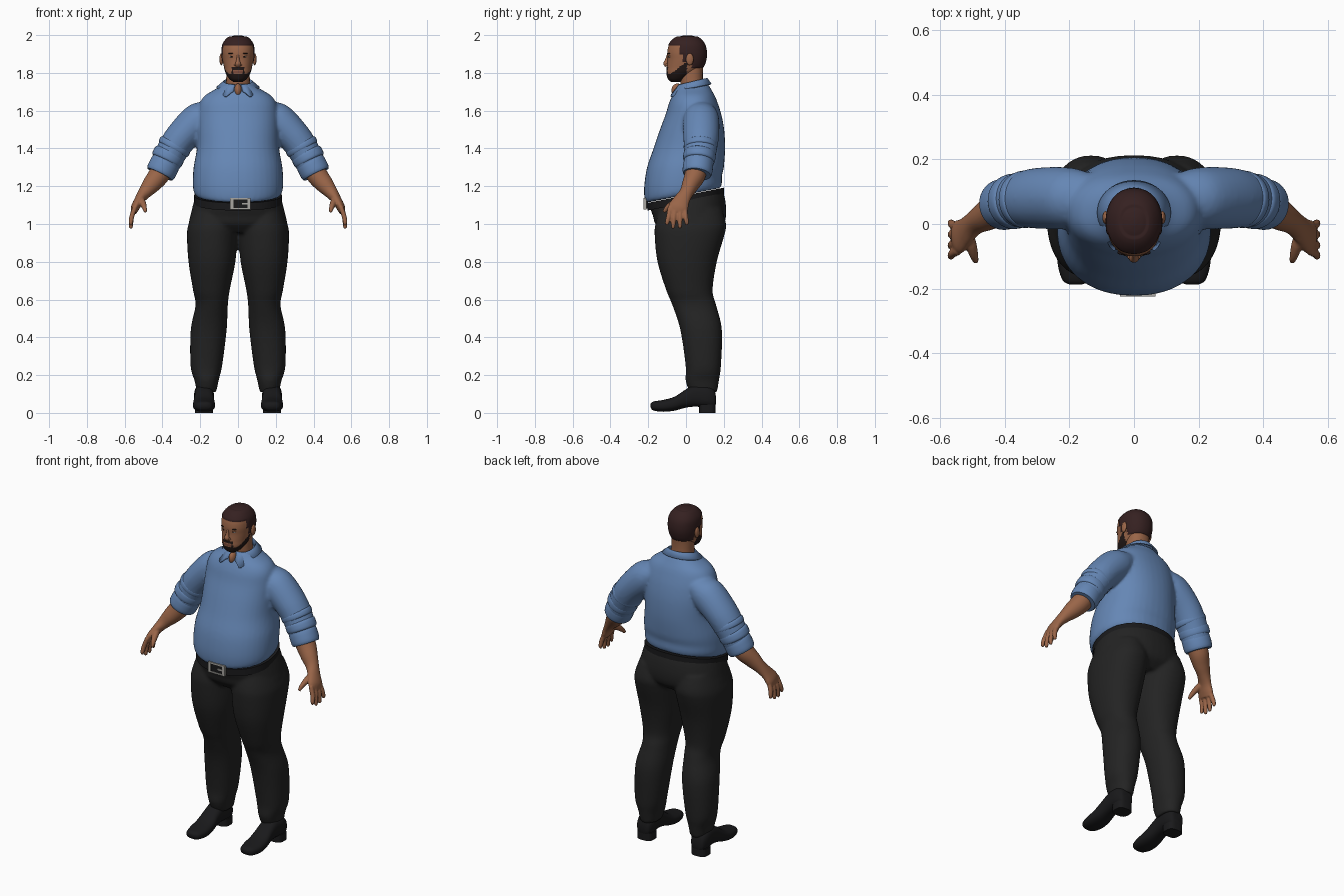
import bpy, bmesh, math
from mathutils import Vector, Matrix

if "Cube" in bpy.data.objects:
    bpy.data.objects.remove(bpy.data.objects["Cube"])


def material(name, r, g, b):
    m = bpy.data.materials.new(name)
    m.use_nodes = True
    m.diffuse_color = (r, g, b, 1)
    m.node_tree.nodes["Principled BSDF"].inputs["Base Color"].default_value = (r, g, b, 1)
    return m


SHIRT = material("blue cotton", 0.13, 0.24, 0.46)
TROUSER = material("charcoal cloth", 0.017, 0.017, 0.017)
LEATHER = material("black leather", 0.01, 0.01, 0.011)
SKIN = material("brown skin", 0.32, 0.13, 0.065)
HAIR = material("dark brown hair", 0.036, 0.015, 0.015)
BEARD = material("near black beard", 0.016, 0.009, 0.008)
LIPS = material("lip brown", 0.2, 0.07, 0.045)
WHITE = material("eye white", 0.55, 0.5, 0.46)
SILVER = material("buckle silver", 0.4, 0.39, 0.36)


def ring(c, u, v, p=2.2, n=40):
    """Closed superellipse around c with half axes u and v."""
    def f(w):
        return math.copysign(abs(w) ** (2 / p), w)
    c, u, v = Vector(c), Vector(u), Vector(v)
    steps = [2 * math.pi * i / n for i in range(n)]
    return [c + u * f(math.cos(t)) + v * f(math.sin(t)) for t in steps]


def level(z, x0, x1, y0, y1, tilt=0.0, p=2.2, n=40):
    """Horizontal ring inside a box, tipped up towards the back by tilt."""
    cy, hy = (y0 + y1) / 2, (y1 - y0) / 2
    return ring(((x0 + x1) / 2, cy, z + tilt * cy), ((x1 - x0) / 2, 0, 0), (0, hy, tilt * hy), p, n)


def limb(stations, n=24):
    """Rings square to a path of (x, y, z, in-plane radius, depth radius)."""
    pts = [Vector(s[:3]) for s in stations]
    out = []
    for i, s in enumerate(stations):
        d = (pts[min(i + 1, len(pts) - 1)] - pts[max(i - 1, 0)]).normalized()
        v = Vector((0, 1, 0))
        v = (v - d * v.dot(d)).normalized()
        out.append(ring(pts[i], d.cross(v) * s[3], v * s[4], 2, n))
    return out


def loft(bm, rings, side=1, sub=5):
    """Skin rings with a smooth spline between them and cap both ends."""
    smooth = []
    for i in range(len(rings) - 1):
        a, b, c, d = (rings[max(0, min(len(rings) - 1, i + k))] for k in (-1, 0, 1, 2))
        for k in range(sub):
            t = k / sub
            smooth.append([(2 * q + (r - p) * t + (2 * p - 5 * q + 4 * r - s) * t * t
                            + (3 * q - p - 3 * r + s) * t ** 3) / 2
                           for p, q, r, s in zip(a, b, c, d)])
    smooth.append(rings[-1])
    rows = [[bm.verts.new((p.x * side, p.y, p.z)) for p in row] for row in smooth]
    faces = [bm.faces.new(rows[0]), bm.faces.new(rows[-1])]
    n = len(rows[0])
    for lo, hi in zip(rows, rows[1:]):
        for i in range(n):
            faces.append(bm.faces.new((lo[i], lo[(i + 1) % n], hi[(i + 1) % n], hi[i])))
    bmesh.ops.recalc_face_normals(bm, faces=faces)


def finish(name, bm, mats, voxel=0, relax=3):
    me = bpy.data.meshes.new(name)
    bm.to_mesh(me)
    bm.free()
    ob = bpy.data.objects.new(name, me)
    bpy.context.collection.objects.link(ob)
    for m in mats:
        me.materials.append(m)
    bpy.ops.object.select_all(action='DESELECT')
    ob.select_set(True)
    bpy.context.view_layer.objects.active = ob
    bpy.ops.object.shade_smooth_by_angle(angle=math.radians(50))
    if voxel:
        mod = ob.modifiers.new("blend parts", 'REMESH')
        mod.mode, mod.voxel_size, mod.use_smooth_shade = 'VOXEL', voxel, True
        mod = ob.modifiers.new("soften", 'SMOOTH')
        mod.factor, mod.iterations = 0.5, relax
    return ob


def solid(name, rings, mat, side=1, sub=5):
    bm = bmesh.new()
    loft(bm, rings, side, sub)
    return finish(name, bm, [mat])


def blob(name, centre, size, mat):
    bm = bmesh.new()
    bmesh.ops.create_uvsphere(bm, u_segments=20, v_segments=12, radius=1,
                              matrix=Matrix.Translation(centre) @ Matrix.Diagonal((*size, 1)))
    return finish(name, bm, [mat])


def plate(name, centre, size, mat):
    bm = bmesh.new()
    bmesh.ops.create_cube(bm, size=1, matrix=Matrix.Translation(centre) @ Matrix.Diagonal((*size, 1)))
    return finish(name, bm, [mat])


SIDES = ((1, "left_"), (-1, "right_"))

# Shirt: torso and both sleeves blended together
torso = [(1.155, .222, -.21, .185, .2), (1.18, .236, -.22, .19, .2), (1.23, .239, -.221, .19, .12),
         (1.3, .235, -.206, .2, 0), (1.4, .218, -.172, .207, 0), (1.5, .215, -.138, .202, 0),
         (1.58, .212, -.108, .187, 0), (1.64, .202, -.09, .168, 0), (1.68, .175, -.072, .152, 0),
         (1.715, .118, -.052, .132, 0), (1.74, .085, -.04, .118, 0)]
sleeve = [(.13, .08, 1.6, .06, .075), (.2, .08, 1.555, .093, .095), (.29, .08, 1.47, .088, .095),
          (.35, .075, 1.385, .083, .086), (.408, .06, 1.272, .074, .074)]
bm = bmesh.new()
loft(bm, [level(z, -w, w, f, b, t) for z, w, f, b, t in torso])
for side, tag in SIDES:
    loft(bm, limb(sleeve), side)
finish("shirt", bm, [SHIRT], 0.01)

# Rolled sleeve ends and the folds above them
folds = {"rolled_cuff": ((.378, .068, 1.335), (.414, .058, 1.263), .079),
         "upper_roll": ((.358, .073, 1.378), (.382, .068, 1.332), .085),
         "elbow_fold": ((.328, .077, 1.425), (.346, .076, 1.393), .088)}
for side, tag in SIDES:
    for name, (top, end, r) in folds.items():
        a, b = Vector(top), Vector(end)
        path = [(*a.lerp(b, t), r * k, r * k) for t, k in ((0, .92), (.2, 1), (.8, 1), (1, .92))]
        solid(tag + name, limb(path, 32), SHIRT, side, 3)

# Collar: folded band, open at the front, with two points
bm = bmesh.new()
rows = []
for i in range(49):
    a = 0.22 + (2 * math.pi - 0.44) * i / 48
    near = min(a, 2 * math.pi - a)
    tip = math.exp(-((near - 0.65) / 0.28) ** 2)
    top = 1.752 - 0.018 * math.cos(a)
    rows.append([bm.verts.new((rx * math.sin(a), .036 - ry * math.cos(a), z)) for rx, ry, z in
                 ((.07, .07, top - .03), (.078, .077, top),
                  (.112, .097 + .045 * tip, top - .03 - .035 * tip))])
for p, q in zip(rows, rows[1:]):
    for k in (0, 1):
        bm.faces.new((p[k], q[k], q[k + 1], p[k + 1]))
collar = finish("collar", bm, [SHIRT])
mod = collar.modifiers.new("cloth", 'SOLIDIFY')
mod.thickness, mod.offset = 0.007, 0

# Trousers: hips and both legs blended together
hips = [(1.145, .226, -.193, .193, .2), (1.1, .238, -.186, .207, .15), (1.05, .25, -.174, .213, .05),
        (1.0, .257, -.163, .2, 0), (.955, .21, -.12, .15, 0)]
leg = [(1.08, .015, .235, -.14, .19), (1.0, .002, .262, -.162, .212), (.94, .002, .27, -.166, .203),
       (.8, .014, .262, -.151, .163), (.65, .044, .238, -.105, .141), (.57, .054, .225, -.072, .16),
       (.44, .06, .25, -.03, .19), (.25, .084, .251, -.002, .185), (.17, .103, .23, -.002, .174),
       (.11, .115, .217, .02, .165)]
bm = bmesh.new()
loft(bm, [level(z, -w, w, f, b, t) for z, w, f, b, t in hips])
for side, tag in SIDES:
    loft(bm, [level(*s) for s in leg], side)
finish("trousers", bm, [TROUSER], 0.01)

# Belt and buckle
solid("belt", [level(z, -.232, .232, -.203, .2, .2) for z in (1.112, 1.118, 1.146, 1.152)], LEATHER, 1, 2)
plate("buckle_centre", (.012, -.211, 1.107), (.09, .018, .05), LEATHER)
for k in (-1, 1):
    plate("buckle_bar", (.012, -.216, 1.107 + k * .027), (.108, .016, .009), SILVER)
    plate("buckle_end", (.012 + k * .046, -.216, 1.107), (.018, .016, .06), SILVER)
plate("buckle_prong", (.035, -.22, 1.107), (.03, .008, .009), SILVER)

# Shoes with separate heels
shoe = [(-.188, .03, .048, .018), (-.173, .013, .06, .042), (-.12, .006, .069, .057),
        (-.06, .012, .086, .057), (0, .028, .125, .051), (.05, .033, .15, .05),
        (.11, .028, .15, .052), (.148, .028, .125, .042), (.158, .045, .09, .028)]
for side, tag in SIDES:
    solid(tag + "shoe", [ring((.18, y, (lo + hi) / 2), (w, 0, 0), (0, 0, (hi - lo) / 2), 2.5)
                         for y, lo, hi, w in shoe], LEATHER, side)
    solid(tag + "heel", [level(z, .132, .228, .07, .157, 0, 3) for z in (0, .045)], LEATHER, side, 1)

# Bare forearms and hands
forearm = [(.385, .06, 1.31, .058, .058), (.425, .045, 1.25, .055, .055), (.462, .022, 1.205, .047, .045),
           (.495, .002, 1.165, .035, .037), (.522, -.022, 1.128, .026, .043),
           (.543, -.04, 1.09, .023, .053), (.552, -.045, 1.062, .016, .046)]
fingers = [(-.083, -.1, .995), (-.058, -.068, .977), (-.032, -.032, .978), (-.008, .004, .995)]
for side, tag in SIDES:
    bm = bmesh.new()
    loft(bm, limb(forearm), side)
    for root, end, z in fingers:
        loft(bm, limb([(.545, root, 1.09, .013, .014), (.562, (root + end) / 2, 1.04, .013, .0135),
                       (.567, end, z + .012, .011, .011), (.566, end, z - .002, .006, .006)], 12), side)
    loft(bm, limb([(.52, -.02, 1.135, .02, .02), (.505, -.065, 1.112, .018, .018),
                   (.495, -.1, 1.085, .013, .014), (.489, -.118, 1.063, .008, .008)], 12), side)
    finish(tag + "forearm_and_hand", bm, [SKIN], 0.005, 2)

# Neck and open throat
neck = [(1.66, .07, -.02, .1), (1.75, .063, -.03, .09), (1.8, .062, -.03, .089), (1.84, .06, -.02, .092)]
solid("neck", [level(z, -w, w, f, b) for z, w, f, b in neck], SKIN)
blob("throat", (0, -.045, 1.708), (.02, .032, .036), SKIN)

# Head: hair, beard and lips follow rules on one smooth skull
skull = [(1.753, .026, -.08, -.025), (1.768, .046, -.096, 0), (1.8, .066, -.104, .05),
         (1.83, .074, -.102, .088), (1.87, .081, -.098, .104), (1.91, .084, -.099, .107),
         (1.95, .079, -.089, .098), (1.98, .058, -.062, .074), (1.994, .032, -.03, .045),
         (1.999, .01, -.005, .02)]
bm = bmesh.new()
loft(bm, [level(z, -w, w, f, b, 0, 2.2, 72) for z, w, f, b in skull], 1, 7)


def head_colour(c):
    x, y, z = abs(c.x), c.y, c.z
    if z > 1.947 or (y > -.035 and z > 1.9) or (y > -.02 and z > 1.86) or (y > .03 and z > 1.825):
        return 1
    moustache = x < .034 and 1.817 < z < 1.829
    goatee = .024 < x < .034 and z < 1.82
    jaw = y < .005 and z < 1.795 + max(0, y + .08) * .75
    if y < .01 and (moustache or goatee or jaw):
        return 2
    return 3 if x < .024 and y < -.08 and 1.798 < z < 1.814 else 0


bm.normal_update()
for f in bm.faces:
    f.material_index = head_colour(f.calc_center_median())
for v in bm.verts:
    if all(f.material_index == 1 for f in v.link_faces) and v.co.z < 1.99:
        v.co += v.normal * 0.004
finish("head", bm, [SKIN, HAIR, BEARD, LIPS])

# Face features
solid("nose", limb([(0, -.093, 1.895, .006, .008), (0, -.1, 1.87, .008, .01),
                    (0, -.107, 1.848, .015, .013), (0, -.103, 1.834, .012, .008)], 16), SKIN)
for side, tag in SIDES:
    blob(tag + "nostril", (side * .013, -.1, 1.842), (.008, .01, .007), SKIN)
    blob(tag + "eye", (side * .032, -.086, 1.885), (.013, .008, .005), WHITE)
    blob(tag + "iris", (side * .032, -.0925, 1.885), (.0045, .003, .0045), BEARD)
    blob(tag + "eyelid", (side * .032, -.087, 1.8905), (.015, .008, .0035), SKIN)
    blob(tag + "eyebrow", (side * .033, -.088, 1.903), (.019, .008, .0035), BEARD)
    blob(tag + "ear", (side * .088, .02, 1.872), (.01, .02, .032), SKIN)
